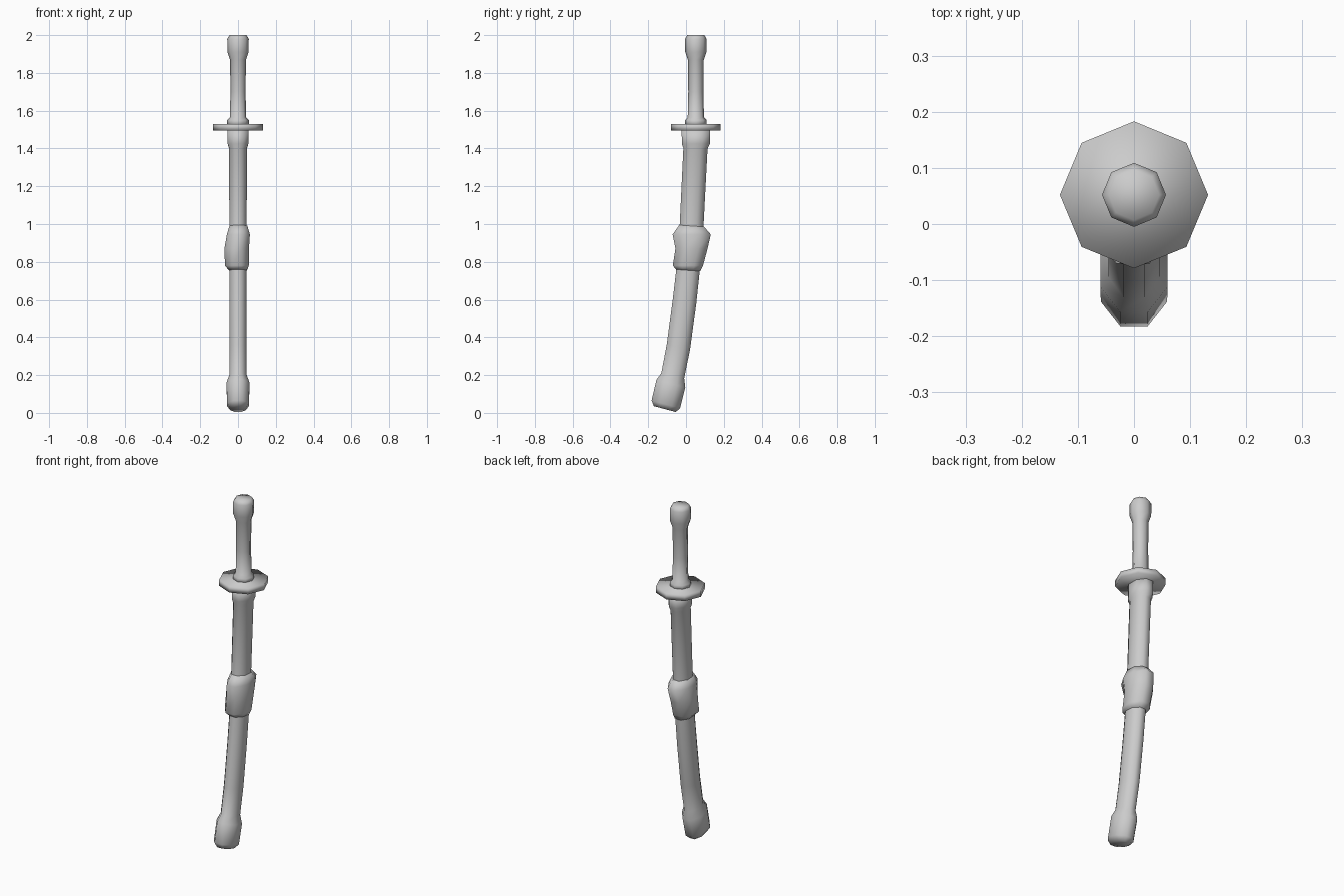
import bpy, bmesh, math
from mathutils import Vector, Matrix

cube = bpy.data.objects.get("Cube")
if cube:
    bpy.data.objects.remove(cube)

grey = bpy.data.materials.new("plain_grey")
grey.use_nodes = True
grey.diffuse_color = (0.6, 0.6, 0.6, 1)
grey.node_tree.nodes["Principled BSDF"].inputs["Base Color"].default_value = (0.6, 0.6, 0.6, 1)


def loft(name, rings, flat_sided=False, sides=8):
    """Capped tube through rings of (x, y, z, half width, half depth, tilt in degrees)."""
    step = math.tau / sides
    phase = step / 2 if flat_sided else 0
    grow = 1 / math.cos(phase)
    bm = bmesh.new()
    loops = []
    for x, y, z, rx, ry, tilt in rings:
        turn = Matrix.Rotation(math.radians(tilt), 3, 'X')
        loops.append([bm.verts.new(Vector((x, y, z)) + turn @ Vector((
            rx * grow * math.cos(i * step + phase),
            ry * grow * math.sin(i * step + phase), 0))) for i in range(sides)])
    for low, high in zip(loops, loops[1:]):
        for i in range(sides):
            j = (i + 1) % sides
            bm.faces.new((low[i], low[j], high[j], high[i]))
    bm.faces.new(loops[0][::-1])
    bm.faces.new(loops[-1])
    bmesh.ops.recalc_face_normals(bm, faces=bm.faces)
    for face in bm.faces:
        face.smooth = True
    mesh = bpy.data.meshes.new(name)
    bm.to_mesh(mesh)
    bm.free()
    mesh.materials.append(grey)
    obj = bpy.data.objects.new(name, mesh)
    bpy.context.collection.objects.link(obj)
    return obj


AXIS = 0.052  # depth of the straight handle

# Handle with flared collar and pommel: (height, radius)
handle = [(1.52, 0.057), (1.55, 0.057), (1.565, 0.043), (1.7, 0.04), (1.87, 0.042),
          (1.91, 0.056), (1.98, 0.057), (2.0, 0.045)]
loft("handle", [(0, AXIS, z, r, r, 0) for z, r in handle])

# Disc guard
loft("guard", [(0, AXIS, z, 0.132, 0.131, 0) for z in (1.495, 1.53)])

# Curved scabbard, from tip cap to throat collar
loft("scabbard", [
    (0, -0.112, 0.02, 0.04, 0.06, -15),
    (0, -0.107, 0.045, 0.059, 0.078, -15),
    (0, -0.08, 0.155, 0.06, 0.079, -15),
    (0, -0.07, 0.197, 0.045, 0.062, -13),
    (0, -0.04, 0.35, 0.045, 0.063, -10),
    (0, -0.008, 0.59, 0.045, 0.063, -7),
    (0, 0.011, 0.76, 0.045, 0.062, -6),
    (0, 0.03, 1.0, 0.046, 0.063, -4),
    (0, 0.05, 1.4, 0.047, 0.064, -2),
    (0, 0.052, 1.425, 0.055, 0.074, 0),
    (0, AXIS, 1.5, 0.055, 0.075, 0),
], flat_sided=True)

# Lumpy cord wrap around the middle of the scabbard
loft("cord_wrap", [
    (0, 0.011, 0.755, 0.047, 0.064, -4),
    (-0.006, 0.01, 0.78, 0.063, 0.08, 0),
    (-0.007, 0.029, 0.87, 0.065, 0.085, 0),
    (0.002, 0.03, 0.945, 0.061, 0.101, 0),
    (0.002, 0.03, 0.99, 0.047, 0.066, -4),
], flat_sided=True)
